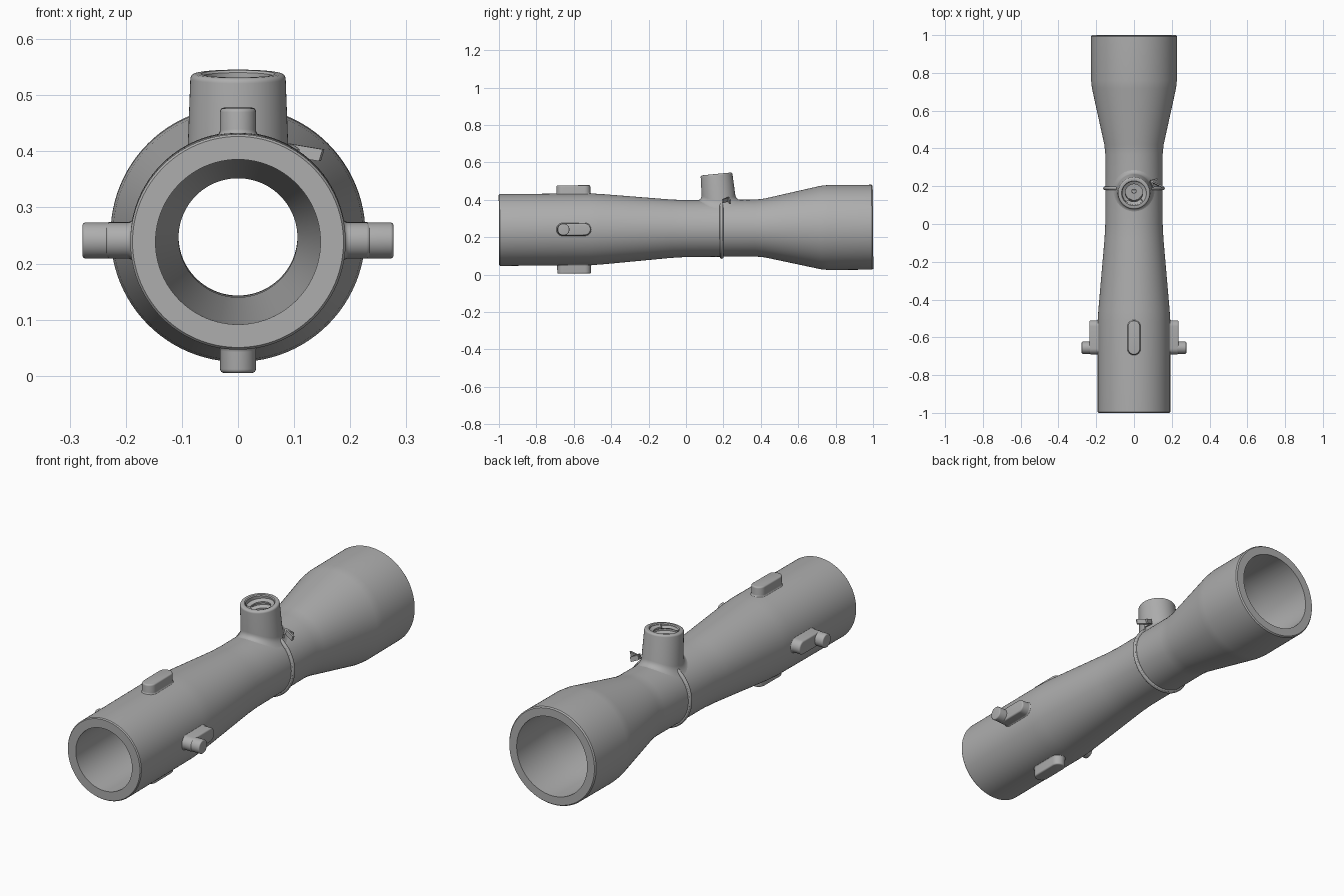
import bpy, bmesh
from math import sin, cos, pi, sqrt, radians
from mathutils import Matrix, Vector

if "Cube" in bpy.data.objects:
    bpy.data.objects.remove(bpy.data.objects["Cube"])

grey = bpy.data.materials.new("plain grey")
grey.use_nodes = True
COLOUR = (0.42, 0.42, 0.42, 1)
grey.diffuse_color = COLOUR
grey.node_tree.nodes["Principled BSDF"].inputs["Base Color"].default_value = COLOUR

# The tube axis runs along y, very slightly tilted
FRAME = Matrix.Translation((0, 0, 0.246)) @ Matrix.Rotation(0.0075, 4, 'X')


def finish(name, bm, turn=0.0, angle=35):
    bmesh.ops.remove_doubles(bm, verts=bm.verts, dist=1e-5)
    bmesh.ops.recalc_face_normals(bm, faces=bm.faces)
    bm.transform(FRAME @ Matrix.Rotation(turn, 4, 'Y'))
    mesh = bpy.data.meshes.new(name)
    bm.to_mesh(mesh)
    bm.free()
    mesh.materials.append(grey)
    ob = bpy.data.objects.new(name, mesh)
    bpy.context.collection.objects.link(ob)
    bpy.ops.object.select_all(action='DESELECT')
    ob.select_set(True)
    bpy.context.view_layer.objects.active = ob
    bpy.ops.object.shade_smooth_by_angle(angle=radians(angle))
    return ob


def loft(name, rings, closed=False, cap=False, turn=0.0, angle=35):
    """Skin a list of equally long rings of points."""
    bm = bmesh.new()
    rows = [[bm.verts.new(p) for p in ring] for ring in rings]
    pairs = list(zip(rows, rows[1:])) + ([(rows[-1], rows[0])] if closed else [])
    for a, b in pairs:
        for i in range(len(a) - 1):
            bm.faces.new((a[i], a[i + 1], b[i + 1], b[i]))
    if cap:
        bm.faces.new(rows[-1][:-1])
    return finish(name, bm, turn, angle)


def lathe(name, profile, count=96):
    rings = [[(r * cos(2 * pi * i / count), y, r * sin(2 * pi * i / count))
              for i in range(count + 1)] for y, r in profile]
    return loft(name, rings, closed=True, angle=30)


def quarter(steps=5):
    return [pi / 2 * i / steps for i in range(steps + 1)]


# Hollow body: outer skin from front to back, then the bore back again
outer = [(-1, 0.188), (-0.995, 0.192), (-0.52, 0.192), (-0.46, 0.189),
         (-0.08, 0.156), (0, 0.152), (0.37, 0.152), (0.42, 0.157),
         (0.72, 0.223), (0.76, 0.227), (0.994, 0.227), (1, 0.222)]
bore = [(1, 0.184), (0.75, 0.184), (0.4, 0.106), (0, 0.106), (-0.5, 0.147), (-1, 0.147)]
lathe("body_tube", outer + bore)

# Thin rib around the waist
lathe("waist_rib", [(0.19 + 0.01 * cos(2 * pi * i / 12), 0.153 + 0.01 * sin(2 * pi * i / 12))
                    for i in range(12)])


class Boss:
    """Round or slot-shaped boss standing on the tube, with a filleted foot."""

    def __init__(self, tube_r, y, r, half_len=0.0, tilt=0.0, count=64):
        self.R, self.y, self.r, self.s = tube_r, y, r, half_len
        self.tilt, self.n = tilt, count

    def outline(self, i, d):
        # Two half circles, so a slot keeps its straight flanks
        a = 2 * pi * (i % (self.n + 2)) / self.n if self.s == 0 else 0
        side = 0
        if self.s:
            half = self.n // 2 + 1
            k = i % (2 * half)
            side = 1 if k < half else -1
            a = pi * (k % half) / (half - 1) + (0 if side > 0 else pi)
        return d * cos(a), d * sin(a) + side * self.s

    def steps(self):
        return range(self.n + 1 if self.s == 0 else self.n + 3)

    def place(self, i, d, z):
        x, oy = self.outline(i, d)
        return Vector((x, self.y + oy - self.tilt * z, z + self.tilt * oy))

    def flat(self, d, z):
        return [self.place(i, d, z) for i in self.steps()]

    def foot(self, f):
        rings = []
        for t in quarter():
            ring, d, h = [], self.r + f * (1 - sin(t)), f * (1 - cos(t)) - 0.001
            for i in self.steps():
                x, oy = self.outline(i, d)
                z = sqrt(self.R ** 2 - x * x) + h
                ring.append(Vector((x, self.y + oy - self.tilt * z, z)))
            rings.append(ring)
        return rings

    def rounded_top(self, r, z, b):
        return [self.flat(r - b * (1 - cos(t)), z - b * (1 - sin(t))) for t in quarter(4)]


# Four slot-shaped lugs, the side pair carrying round pins
for k, where in enumerate(("top", "left", "bottom", "right")):
    lug = Boss(0.191, -0.6, 0.032, half_len=0.058, count=32)
    loft(where + "_lug", lug.foot(0.009) + lug.rounded_top(0.032, 0.236, 0.007),
         cap=True, turn=k * pi / 2)
    if k % 2:
        pin = Boss(0.191, -0.655, 0.032, count=32)
        loft(where + "_pin", [pin.flat(0.032, 0.2)] + pin.rounded_top(0.032, 0.277, 0.005),
             cap=True, turn=k * pi / 2)

# Threaded neck: filleted foot, rounded lip, helical thread, floor with a small hole
TOP, DEPTH, PITCH, MAJOR = 0.291, 0.125, 0.031, 0.062
neck = Boss(0.152, 0.191, 0.09, tilt=0.09)
rings = neck.foot(0.026) + neck.rounded_top(0.085, TOP, 0.009)
rings.append(neck.flat(MAJOR + 0.004, TOP))
rings.append(neck.flat(MAJOR, TOP - 0.004))
for k in range(4 * 6):
    ring = []
    for i in neck.steps():
        drop = (k / 4 + i / neck.n - 1) * PITCH
        inside = 0.004 < drop < DEPTH - 0.004
        radius = 0.046 if inside and k % 4 in (1, 2) else MAJOR
        ring.append(neck.place(i, radius, TOP - 0.006 - min(max(drop, 0), DEPTH - 0.006)))
    rings.append(ring)
rings += [neck.flat(MAJOR, TOP - DEPTH), neck.flat(0.012, TOP - DEPTH),
          neck.flat(0.012, TOP - DEPTH - 0.02)]
loft("threaded_neck", rings, cap=True, angle=30)


# Raised arrow beside the neck: a shaft and two barbs
def blade(name, start, end, width=0.008, height=0.022):
    a, b = Vector(start), Vector(end)
    side = (b - a).cross(Vector((0, 0, 1))).normalized() * width / 2
    up = Vector((0.3, 0, 1)).normalized() * height
    bm = bmesh.new()
    low = [bm.verts.new(p) for p in (a - side, a + side, b + side, b - side)]
    high = [bm.verts.new(v.co + up) for v in low]
    bm.faces.new(low)
    bm.faces.new(high)
    for i in range(4):
        j = (i + 1) % 4
        bm.faces.new((low[i], low[j], high[j], high[i]))
    finish(name, bm)


TIP = (0.085, 0.228, 0.145)
blade("arrow_shaft", TIP, (0.146, 0.198, 0.135))
blade("arrow_upper_barb", TIP, (0.12, 0.238, 0.13))
blade("arrow_lower_barb", TIP, (0.1, 0.196, 0.135))
